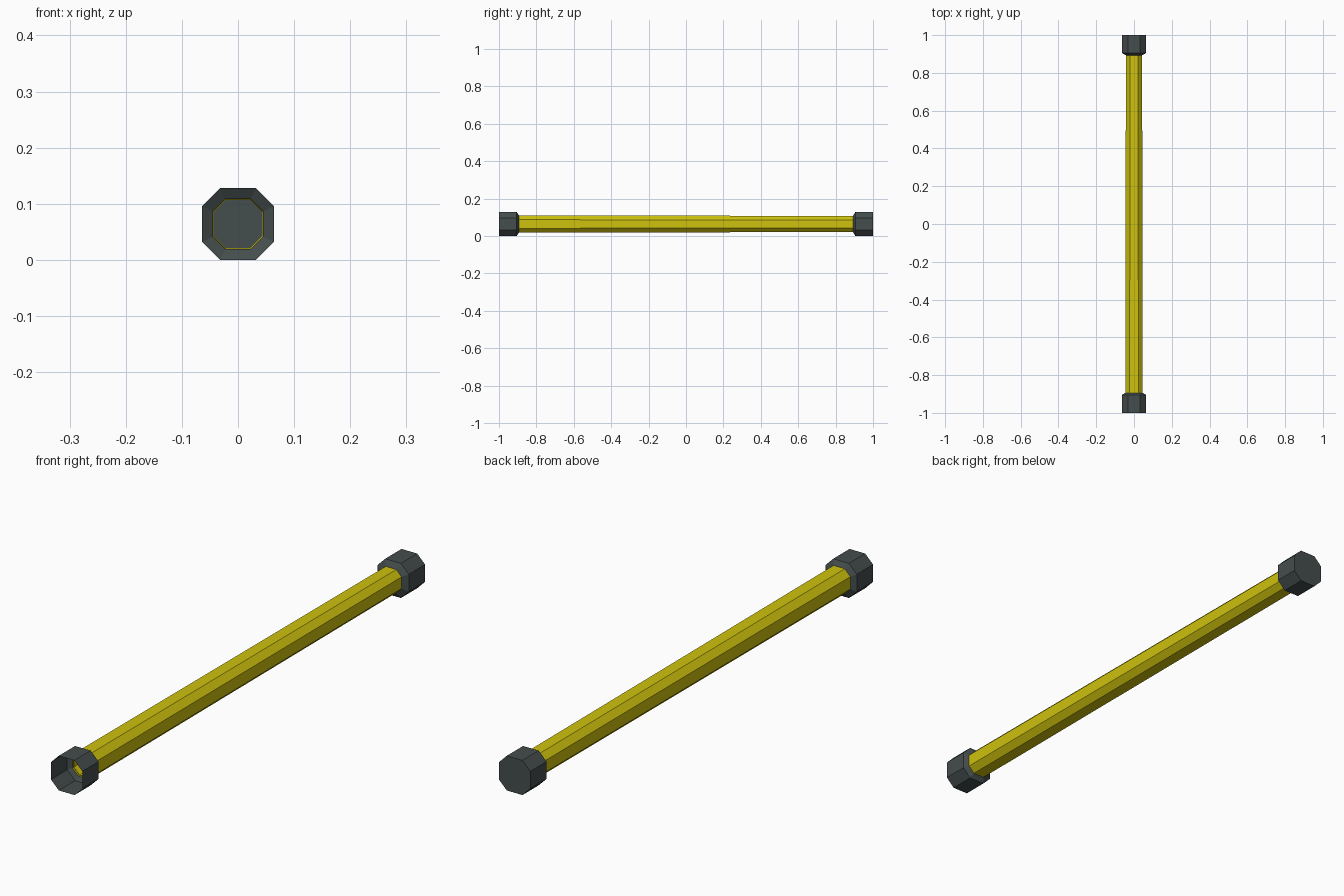
import bpy, bmesh

if "Cube" in bpy.data.objects:
    bpy.data.objects.remove(bpy.data.objects["Cube"])

CZ = 0.064  # height of the pipe axis


def material(name, rgb):
    m = bpy.data.materials.new(name)
    m.diffuse_color = (*rgb, 1)
    m.use_nodes = True
    m.node_tree.nodes["Principled BSDF"].inputs["Base Color"].default_value = m.diffuse_color
    return m


def octagon(bm, y, r):
    # square of half-width r with corners cut at half
    h = r * 0.5
    pts = [(r, -h), (r, h), (h, r), (-h, r), (-r, h), (-r, -h), (-h, -r), (h, -r)]
    return [bm.verts.new((x, y, CZ + z)) for x, z in pts]


def shell(name, profile, mat, cap_last=False):
    """Flat-faced octagonal shell through (y, half-width) sections, y increasing."""
    bm = bmesh.new()
    rings = [octagon(bm, y, r) for y, r in profile]
    for a, b in zip(rings, rings[1:]):
        for i in range(8):
            j = (i + 1) % 8
            bm.faces.new((a[j], a[i], b[i], b[j]))
    if cap_last:
        bm.faces.new(rings[-1][::-1])
    me = bpy.data.meshes.new(name)
    bm.to_mesh(me)
    bm.free()
    me.materials.append(mat)
    ob = bpy.data.objects.new(name, me)
    bpy.context.collection.objects.link(ob)
    return ob


yellow = material("yellow paint", (0.62, 0.54, 0.004))
grey = material("dark grey metal", (0.06, 0.075, 0.075))

# hollow pipe, tapering slightly towards the back
shell("pipe", [(-0.9, 0.046), (0.9, 0.043)], yellow)

# open front socket and closed back cap, each chamfered towards the pipe
shell("front_socket", [(-1, 0.064), (-0.905, 0.064), (-0.893, 0.045)], grey)
shell("back_cap", [(0.893, 0.043), (0.905, 0.064), (1, 0.064)], grey, cap_last=True)
